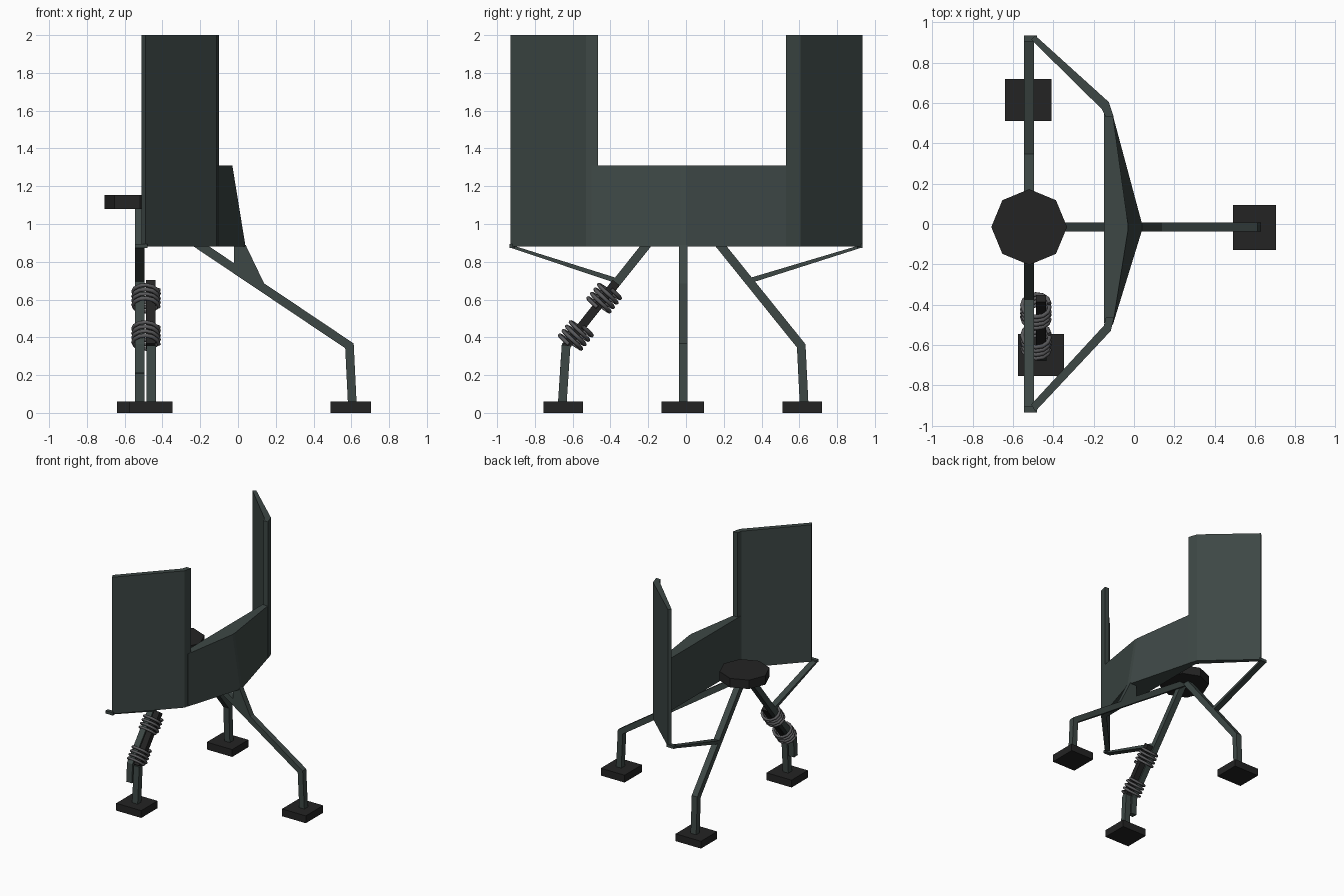
import bpy, bmesh, math
from mathutils import Vector

if "Cube" in bpy.data.objects:
    bpy.data.objects.remove(bpy.data.objects["Cube"])


def material(name, rgb):
    m = bpy.data.materials.new(name)
    m.diffuse_color = (*rgb, 1)
    m.use_nodes = True
    m.node_tree.nodes["Principled BSDF"].inputs["Base Color"].default_value = m.diffuse_color
    return m


STEEL = material("dark green steel", (0.047, 0.064, 0.060))
BLACK = material("black rubber", (0.017, 0.017, 0.017))
WIRE = material("grey wire", (0.10, 0.10, 0.105))


def loft(name, a, b, mat):
    """Solid between two matching outlines of 3D points."""
    bm = bmesh.new()
    va = [bm.verts.new(p) for p in a]
    vb = [bm.verts.new(p) for p in b]
    n = len(va)
    bm.faces.new(va)
    bm.faces.new(vb[::-1])
    for i in range(n):
        j = (i + 1) % n
        bm.faces.new((va[j], va[i], vb[i], vb[j]))
    bmesh.ops.recalc_face_normals(bm, faces=bm.faces)
    me = bpy.data.meshes.new(name)
    bm.to_mesh(me)
    bm.free()
    me.materials.append(mat)
    ob = bpy.data.objects.new(name, me)
    bpy.context.collection.objects.link(ob)
    return ob


def plate(name, outline, axis, centre, width, mat):
    """Side outline (h, z) extruded across the given axis ('x' or 'y')."""
    def at(c):
        return [(c, h, z) if axis == 'x' else (h, c, z) for h, z in outline]
    return loft(name, at(centre - width / 2), at(centre + width / 2), mat)


def ribbon(pts, w):
    """Outline of a mitred strip of width w along 2D points."""
    pts = [Vector(p) for p in pts]
    left, right = [], []
    for i, p in enumerate(pts):
        d0 = (p - pts[i - 1]).normalized() if i else (pts[1] - p).normalized()
        d1 = (pts[i + 1] - p).normalized() if i < len(pts) - 1 else d0
        n0, n1 = Vector((-d0.y, d0.x)), Vector((-d1.y, d1.x))
        m = (n0 + n1).normalized()
        m *= w / 2 / m.dot(n0)
        left.append(tuple(p + m))
        right.append(tuple(p - m))
    return left + right[::-1]


def box(name, x0, x1, y0, y1, z0, z1, mat):
    return plate(name, [(x0, z0), (x1, z0), (x1, z1), (x0, z1)], 'y', (y0 + y1) / 2, y1 - y0, mat)


# Shield: thick leaning centre and two tall wings
def level(pts, z):
    return [(x, y, z) for x, y in pts]


loft("shield_centre",
     level([(-0.15, -0.49), (-0.105, -0.5), (0.04, -0.03), (0.04, 0.0), (-0.105, 0.54), (-0.15, 0.55)], 0.88),
     level([(-0.15, -0.49), (-0.105, -0.5), (-0.03, -0.03), (-0.03, 0.0), (-0.105, 0.54), (-0.15, 0.55)], 1.31),
     STEEL)
for name, wing in (
        ("shield_wing_back", [(-0.51, 0.915), (-0.49, 0.935), (-0.125, 0.605), (-0.1, 0.53), (-0.14, 0.53), (-0.16, 0.57)]),
        ("shield_wing_front", [(-0.51, -0.895), (-0.49, -0.93), (-0.115, -0.53), (-0.1, -0.465), (-0.14, -0.465), (-0.15, -0.505)])):
    loft(name, level(wing, 0.88), level(wing, 2.0), STEEL)

# Octagonal seat plate
ring = [(-0.52 + 0.188 * math.cos(i * math.pi / 4), -0.015 + 0.188 * math.sin(i * math.pi / 4)) for i in range(8)]
loft("hub_disc", level(ring, 1.08), level(ring, 1.153), BLACK)

# Legs from the hub
plate("right_leg", ribbon([(-0.52, 1.10), (0.59, 0.355), (0.605, 0.05)], 0.046), 'y', -0.015, 0.046, STEEL)
plate("back_leg", ribbon([(0.01, 1.10), (0.61, 0.355), (0.625, 0.05)], 0.046), 'x', -0.52, 0.05, STEEL)
plate("broken_leg", ribbon([(-0.04, 1.10), (-0.635, 0.355), (-0.645, 0.21)], 0.046), 'x', -0.52, 0.05, STEEL)

# Splint beside the broken leg
plate("splint_lower", ribbon([(-0.635, 0.355), (-0.655, 0.05)], 0.046), 'x', -0.46, 0.05, STEEL)
plate("splint_upper", ribbon([(-0.37, 0.69), (-0.637, 0.352)], 0.046), 'x', -0.462, 0.05, BLACK)

# Feet
box("right_foot", 0.49, 0.705, -0.13, 0.095, 0, 0.06, BLACK)
box("back_foot", -0.64, -0.41, 0.51, 0.72, 0, 0.06, BLACK)
box("front_foot", -0.575, -0.348, -0.755, -0.545, 0, 0.06, BLACK)

# Braces from the legs to the shield
plate("right_brace", [(-0.02, 0.89), (0.04, 0.89), (0.16, 0.64), (-0.02, 0.77)], 'y', -0.015, 0.046, STEEL)
for name, s, end in (("back_brace", 1, 0.35), ("front_brace", -1, 0.38)):
    plate(name, [(s * 0.935, 0.892), (s * 0.93, 0.875), (s * end, 0.69), (s * (end - 0.01), 0.715)],
          'x', -0.52, 0.05, STEEL)
    box(name + "_end", -0.545, -0.48, min(s * 0.905, s * 0.935), max(s * 0.905, s * 0.935), 0.872, 0.895, STEEL)

# Wire coils binding splint and leg
along = Vector((0, 0.595, 0.745)).normalized()
side, across = Vector((1, 0, 0)), Vector((0, -along.z, along.y))
for name, c in (("upper_coil", (-0.487, -0.433, 0.607)), ("lower_coil", (-0.487, -0.583, 0.41))):
    cu = bpy.data.curves.new(name, 'CURVE')
    cu.dimensions = '3D'
    cu.bevel_depth = 0.011
    cu.bevel_resolution = 1
    turns, per = 4, 12
    sp = cu.splines.new('POLY')
    sp.points.add(turns * per)
    for i, p in enumerate(sp.points):
        a = 2 * math.pi * i / per
        v = (Vector(c) + side * 0.068 * math.cos(a) + across * 0.066 * math.sin(a)
             + along * 0.12 * (i / (turns * per) - 0.5))
        p.co = (*v, 1)
    cu.use_fill_caps = True
    cu.materials.append(WIRE)
    bpy.context.collection.objects.link(bpy.data.objects.new(name, cu))
